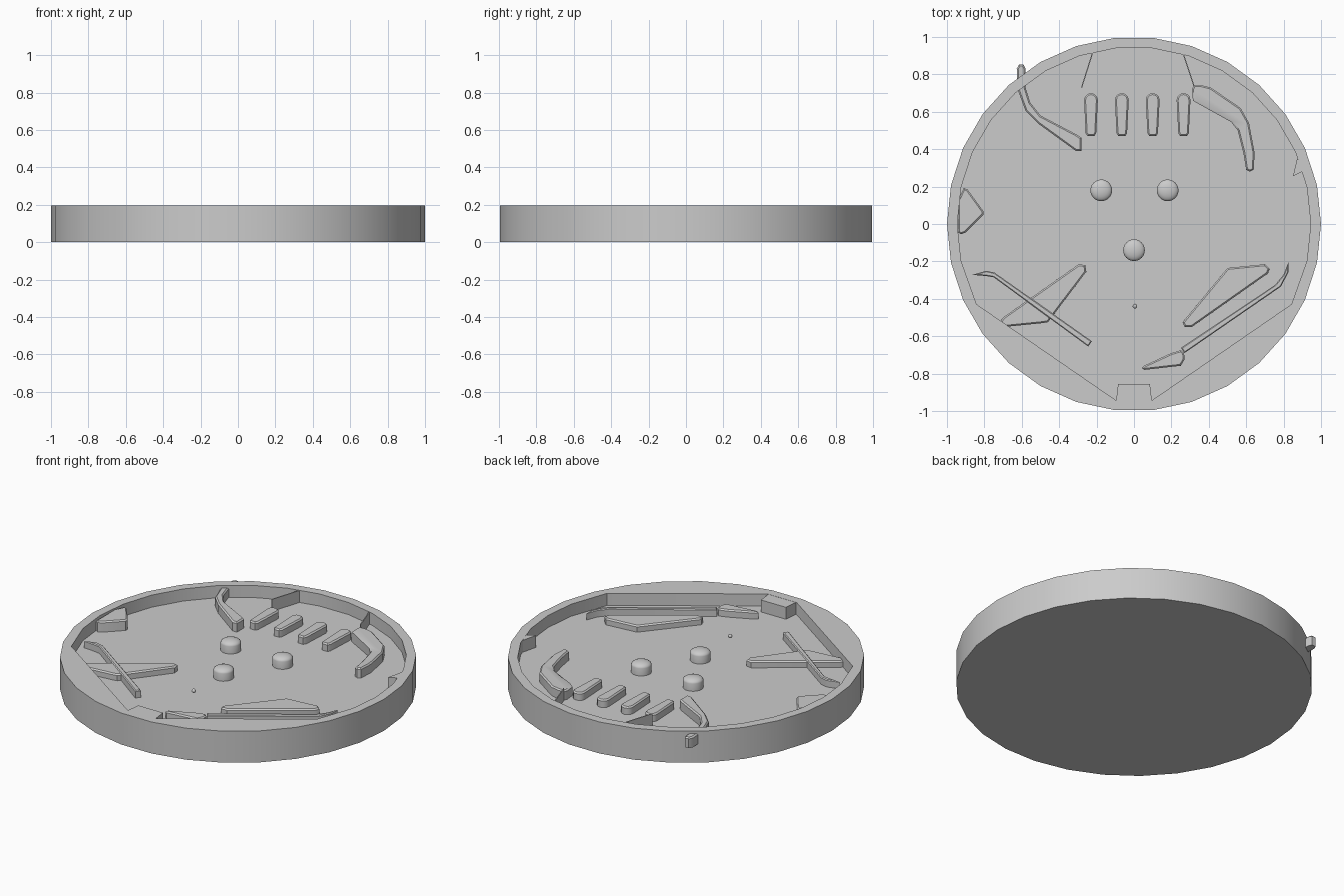
import bpy, bmesh, math

if "Cube" in bpy.data.objects:
    bpy.data.objects.remove(bpy.data.objects["Cube"])

FLOOR, RIM = 0.12, 0.195


def finish(name, bm, smooth=35):
    bmesh.ops.recalc_face_normals(bm, faces=bm.faces[:])
    me = bpy.data.meshes.new(name)
    bm.to_mesh(me)
    bm.free()
    ob = bpy.data.objects.new(name, me)
    bpy.context.collection.objects.link(ob)
    bpy.context.view_layer.objects.active = ob
    bpy.ops.object.select_all(action='DESELECT')
    ob.select_set(True)
    bpy.ops.object.shade_smooth_by_angle(angle=math.radians(smooth))
    return ob


def prism(name, pts, top, bottom=FLOOR - 0.005, bevel=0.008):
    """Extruded outline with an optional small chamfer round the top."""
    bm = bmesh.new()
    lo = bm.faces.new([bm.verts.new((x, y, bottom)) for x, y in pts])
    up = bmesh.ops.extrude_face_region(bm, geom=[lo], use_keep_orig=True)['geom']
    for v in up:
        if isinstance(v, bmesh.types.BMVert):
            v.co.z = top
    if bevel:
        edges = [e for e in bm.edges if all(v.co.z > top - 1e-4 for v in e.verts)]
        bmesh.ops.bevel(bm, geom=edges, offset=bevel, segments=1, affect='EDGES')
    return finish(name, bm)


def lathe(name, x, y, profile, n=24):
    """Revolve an (r, z) profile whose ends lie on the axis."""
    bm = bmesh.new()
    vs = [bm.verts.new((x + r, y, z)) for r, z in profile]
    es = [bm.edges.new(p) for p in zip(vs, vs[1:])]
    bmesh.ops.spin(bm, geom=vs + es, cent=(x, y, 0), axis=(0, 0, 1),
                   angle=2 * math.pi, steps=n)
    bmesh.ops.remove_doubles(bm, verts=bm.verts[:], dist=1e-5)
    return finish(name, bm)


# Round tray: 30-sided outside, pocket with a funnel-shaped front
def polar(r, a):
    return (r * math.cos(math.radians(a)), r * math.sin(math.radians(a)))


outer = [polar(1, 12 * i) for i in range(30)]
inner = [polar(0.945, a) for a in [-27] + list(range(-12, 193, 12)) + [207]]
inner += [(-0.1, -0.94), (0.1, -0.94)]
bm = bmesh.new()


def ring(pts, z):
    return [bm.verts.new((x, y, z)) for x, y in pts]


def wall(a, b):
    for i in range(len(a)):
        j = (i + 1) % len(a)
        bm.faces.new((a[i], a[j], b[j], b[i]))


o0, o1 = ring(outer, 0), ring(outer, RIM)
i1, i0 = ring(inner, RIM), ring(inner, FLOOR)
wall(o0, o1)
wall(i1, i0)
bm.faces.new(o0)
bm.faces.new(i0)
loop = [bm.edges.get((r[k - 1], r[k])) for r in (o1, i1) for k in range(len(r))]
bmesh.ops.triangle_fill(bm, edges=loop, use_beauty=True)
finish("tray", bm)

# Three domed bumpers
for k, (x, y) in enumerate([(-0.175, 0.18), (0.18, 0.18), (0.0, -0.14)]):
    dome = [(0.058 * math.cos(t), 0.166 + 0.024 * math.sin(t))
            for t in [i * math.pi / 10 for i in range(5)]]
    lathe(f"bumper_{k}", x, y,
          [(0, FLOOR - 0.004), (0.058, FLOOR - 0.004)] + dome + [(0, 0.19)])

# Four lane guides, slightly narrower at the front
for k in range(4):
    cx = -0.23 + 0.165 * k
    arc = [math.radians(a) for a in range(0, 181, 30)]
    pts = [(cx + 0.037 * math.cos(a), 0.663 + 0.037 * math.sin(a)) for a in arc]
    pts += [(cx - 0.028, 0.485), (cx - 0.018, 0.47), (cx + 0.018, 0.47), (cx + 0.028, 0.485)]
    prism(f"lane_guide_{k}", pts, 0.168)

# Curved guides either side of the lanes; the left one pokes through the rim
prism("curved_guide_left", [
    (-0.59, 0.852), (-0.615, 0.852), (-0.627, 0.83), (-0.622, 0.72), (-0.58, 0.605),
    (-0.51, 0.535), (-0.31, 0.39), (-0.28, 0.39), (-0.28, 0.46), (-0.31, 0.48),
    (-0.5, 0.58), (-0.555, 0.65), (-0.58, 0.73), (-0.58, 0.83)], 0.18)
prism("curved_guide_right", [
    (0.32, 0.742), (0.36, 0.742), (0.41, 0.73), (0.57, 0.62), (0.615, 0.54),
    (0.645, 0.38), (0.64, 0.29), (0.62, 0.28), (0.6, 0.29), (0.585, 0.38), (0.555, 0.5),
    (0.52, 0.545), (0.34, 0.645), (0.315, 0.66), (0.31, 0.72)], 0.18)

# Thin fins from the back wall
for name, a, b in [("fin_left", (-0.28, 0.73), (-0.22, 0.92)),
                   ("fin_right", (0.32, 0.74), (0.26, 0.92))]:
    t = 0.003
    prism(name, [(a[0] - t, a[1]), (a[0] + t, a[1]), (b[0] + t, b[1]), (b[0] - t, b[1])],
          RIM - 0.001, bevel=0)

# Side deflectors
prism("deflector_left", [
    (-0.94, -0.045), (-0.925, -0.055), (-0.9, -0.045), (-0.805, 0.05), (-0.805, 0.068),
    (-0.89, 0.185), (-0.91, 0.192), (-0.94, 0.13)], 0.185)
prism("deflector_right", [(0.85, 0.255), (0.91, 0.285), (0.872, 0.35)], RIM - 0.001, bevel=0)

# Triangular slings
sling = [(0.26, -0.525), (0.27, -0.55), (0.31, -0.55), (0.715, -0.265), (0.725, -0.24),
         (0.70, -0.215), (0.5, -0.235)]
prism("sling_right", sling, 0.16)
prism("sling_left", [
    (-0.295, -0.215), (-0.26, -0.22), (-0.255, -0.255), (-0.46, -0.525), (-0.49, -0.53),
    (-0.69, -0.55), (-0.715, -0.525), (-0.70, -0.5)], 0.16)

# Long rails toward the drain
prism("rail_right", [
    (0.825, -0.205), (0.825, -0.26), (0.785, -0.335), (0.27, -0.69), (0.252, -0.662),
    (0.755, -0.325), (0.8, -0.27)], 0.165, bevel=0.005)
prism("rail_left", [
    (-0.865, -0.272), (-0.79, -0.25), (-0.745, -0.26), (-0.225, -0.627), (-0.245, -0.655),
    (-0.75, -0.285), (-0.79, -0.278)], 0.165, bevel=0.005)

# Flippers: the left one lies almost flush with the floor
flipper = [(0.042, -0.77), (0.055, -0.757), (0.2, -0.69), (0.25, -0.675), (0.268, -0.69),
           (0.27, -0.725), (0.25, -0.758), (0.055, -0.78)]
prism("flipper_right", flipper, 0.165)
prism("flipper_left", [(-x, y + 0.03) for x, y in flipper], FLOOR - 0.001, 0.08, bevel=0)

# Drain block at the front and the small ball
prism("drain_block", [(-0.085, -0.855), (0.085, -0.855), (0.095, -0.942), (-0.095, -0.942)],
      RIM - 0.001, bevel=0)
bm = bmesh.new()
bmesh.ops.create_uvsphere(bm, u_segments=16, v_segments=8, radius=0.012)
bmesh.ops.translate(bm, verts=bm.verts[:], vec=(0.005, -0.44, 0.15))
finish("ball", bm, 60)
